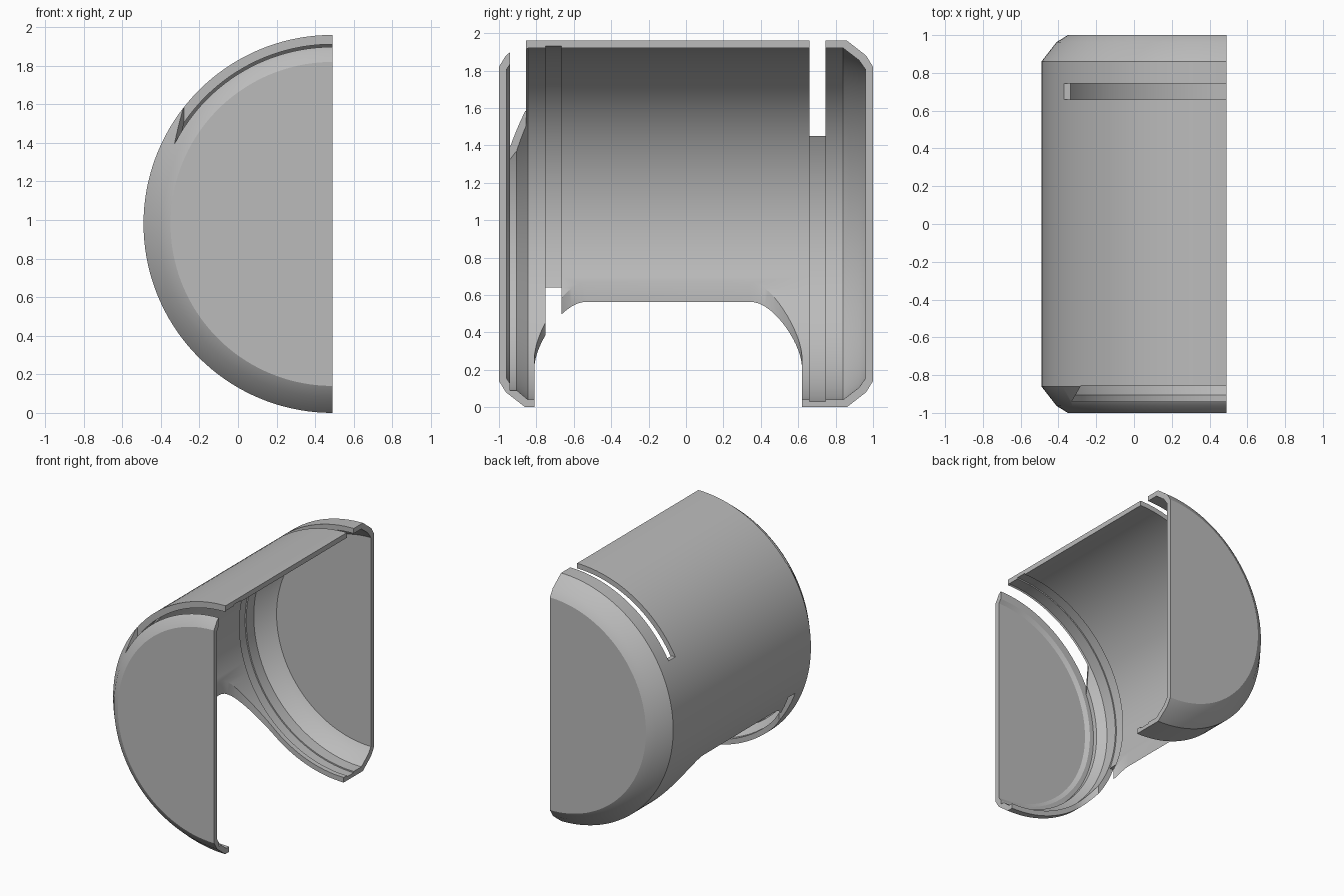
import bpy, bmesh, math
from mathutils import Vector

cube = bpy.data.objects.get("Cube")
if cube:
    bpy.data.objects.remove(cube)

R = 0.98        # outer radius, also height of the axis
AXIS_X = 0.49   # the cut plane holds the axis
STEPS = 72

grey = bpy.data.materials.new("plain grey")
grey.use_nodes = True
colour = (0.5, 0.5, 0.5, 1)
grey.diffuse_color = colour
grey.node_tree.nodes["Principled BSDF"].inputs["Base Color"].default_value = colour


def make_object(name, bm):
    bmesh.ops.recalc_face_normals(bm, faces=bm.faces)
    mesh = bpy.data.meshes.new(name)
    bm.to_mesh(mesh)
    bm.free()
    mesh.materials.append(grey)
    obj = bpy.data.objects.new(name, mesh)
    bpy.context.collection.objects.link(obj)
    return obj


def prism(name, plan, low, high):
    """Upright block over a plan outline, used as a cutter."""
    bm = bmesh.new()
    face = bm.faces.new([bm.verts.new((x, y, low)) for x, y in plan])
    top = bmesh.ops.extrude_face_region(bm, geom=[face])
    verts = [g for g in top["geom"] if isinstance(g, bmesh.types.BMVert)]
    bmesh.ops.translate(bm, verts=verts, vec=(0, 0, high - low))
    obj = make_object(name, bm)
    obj.hide_render = True
    return obj


def box_plan(x0, x1, y0, y1):
    return [(x0, y0), (x1, y0), (x1, y1), (x0, y1)]


# Shell section (y, radius): outer skin, then inner skin with its grooves
outer = [(-1, 0), (-1, .84), (-.963, .9), (-.86, R),
         (.86, R), (.963, .9), (1, .84), (1, 0)]
inner = [(.96, 0), (.96, .825), (.925, .875), (.84, .94),
         (.745, .94), (.745, .95), (.66, .95), (.66, .94),
         (-.665, .94), (-.665, .95), (-.75, .95), (-.75, .94),
         (-.845, .94), (-.905, .89), (-.94, .89), (-.94, .855),
         (-.96, .825), (-.96, 0)]
section = outer + inner

# Half-round shell, swept 180 degrees about the axis
bm = bmesh.new()
rings = []
for i in range(STEPS + 1):
    a = math.pi * i / STEPS
    rings.append([bm.verts.new((AXIS_X - r * math.sin(a), y, R + r * math.cos(a)))
                  for y, r in section])
n = len(section)
for a, b in zip(rings, rings[1:]):
    for k in range(n):
        m = (k + 1) % n
        if section[k][1] == 0 and section[m][1] == 0:
            continue
        bm.faces.new((a[k], a[m], b[m], b[k]))
bm.faces.new(rings[0])
bm.faces.new(rings[-1])
bmesh.ops.remove_doubles(bm, verts=bm.verts, dist=1e-5)
shell = make_object("half_round_shell", bm)

# Bottom opening with rounded corners
edge_x, front_y, back_y, rad = -.397, -.81, .62, .28
plan = [(.7, front_y)]
for cy, start in ((front_y + rad, 270), (back_y - rad, 180)):
    for i in range(17):
        t = math.radians(start - 90 * i / 16)
        plan.append((edge_x + rad + rad * math.cos(t), cy + rad * math.sin(t)))
plan.append((.7, back_y))

cutters = [
    prism("bottom_opening_cutter", plan, -.2, .9),
    prism("rear_slot_cutter", box_plan(-.7, .7, .66, .745), 1.45, 2.2),
    prism("lower_slot_cutter", box_plan(-.7, .7, -.75, -.665), -.2, .64),
    prism("front_slot_cutter",
          [(-.28, -.855), (-.33, -.94), (.7, -.94), (.7, -.855)], 1.2, 2.2),
]

bpy.ops.object.select_all(action='DESELECT')
bpy.context.view_layer.objects.active = shell
shell.select_set(True)
for cutter in cutters:
    mod = shell.modifiers.new(cutter.name, 'BOOLEAN')
    mod.operation = 'DIFFERENCE'
    mod.solver = 'EXACT'
    mod.object = cutter
    bpy.ops.object.modifier_apply(modifier=mod.name)
for cutter in cutters:
    bpy.data.objects.remove(cutter)

# Smooth round skin, crisp cut edges
bpy.ops.object.shade_smooth_by_angle(angle=math.radians(28))
